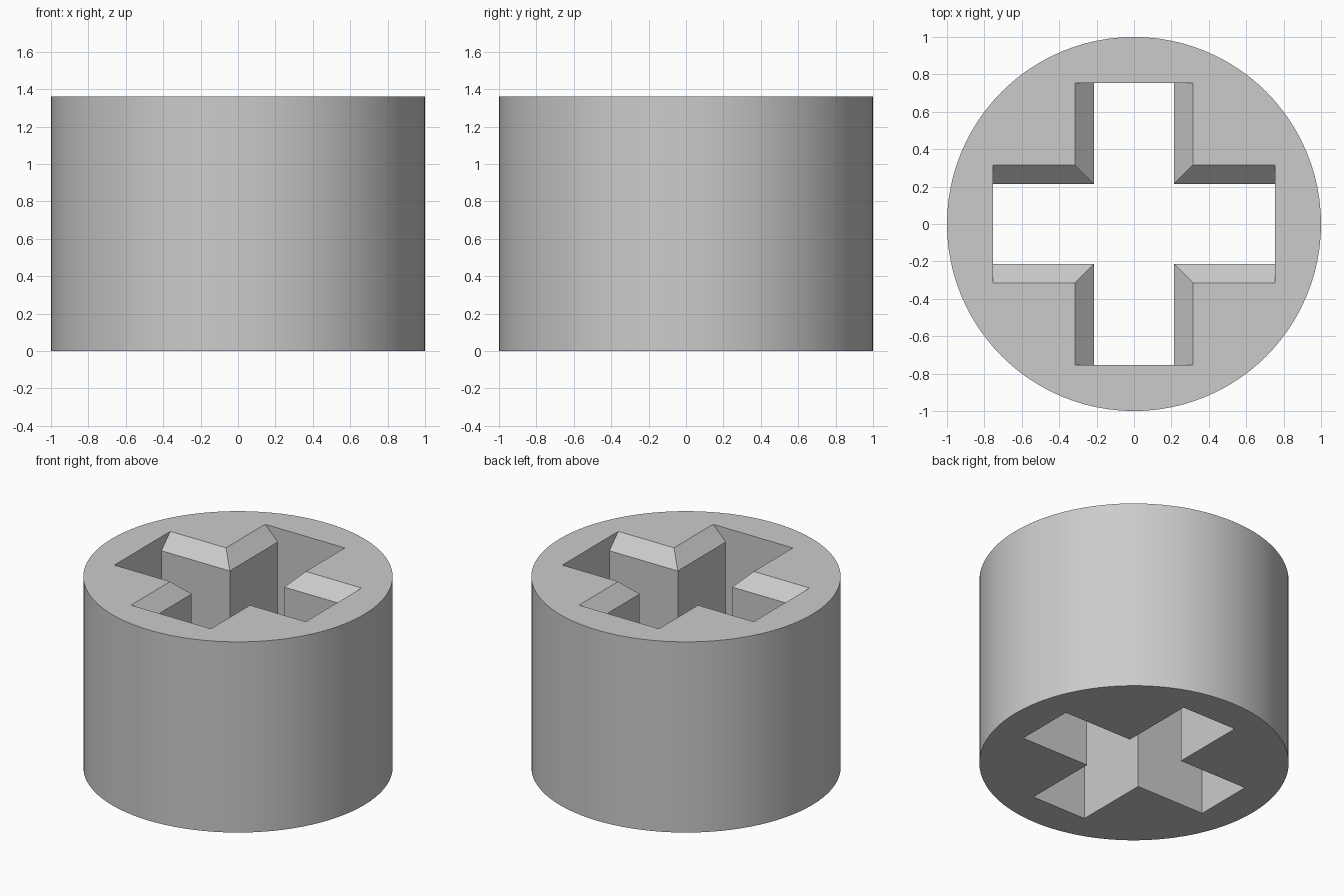
import bpy, bmesh
from math import cos, sin, pi, radians

cube = bpy.data.objects.get("Cube")
if cube:
    bpy.data.objects.remove(cube)

RADIUS, HEIGHT, SEGMENTS = 1.0, 1.36, 96
ARM, SLOT, CHAMFER = 0.755, 0.215, 0.1


def circle(z):
    return [(RADIUS * cos(2 * pi * i / SEGMENTS), RADIUS * sin(2 * pi * i / SEGMENTS), z)
            for i in range(SEGMENTS)]


def cross(half_width, z):
    # One arm's three corners, turned four times
    w, points = half_width, []
    for turn in range(4):
        for x, y in ((ARM, -w), (ARM, w), (w, w)):
            for _ in range(turn):
                x, y = -y, x
            points.append((x, y, z))
    return points


bm = bmesh.new()


def wall(*rings):
    # Skin a stack of closed rings, return the first and last edge loops
    loops = [[bm.verts.new(p) for p in ring] for ring in rings]
    count = len(loops[0])
    for low, high in zip(loops, loops[1:]):
        for i in range(count):
            j = (i + 1) % count
            bm.faces.new((low[i], low[j], high[j], high[i]))
    return [[bm.edges.get((loop[i], loop[i - 1])) for i in range(count)]
            for loop in (loops[0], loops[-1])]


# Round outer wall and cross-shaped bore with a chamfered mouth
outer = wall(circle(0), circle(HEIGHT))
inner = wall(cross(SLOT, 0), cross(SLOT, HEIGHT - CHAMFER), cross(SLOT + CHAMFER, HEIGHT))

# Flat end faces around the bore
for rim, bore in zip(outer, inner):
    bmesh.ops.triangle_fill(bm, edges=rim + bore, use_beauty=True)
bmesh.ops.dissolve_limit(bm, angle_limit=radians(0.5), verts=[],
                         edges=[e for e in bm.edges
                                if all(abs(f.normal.z) > 0.99 for f in e.link_faces)])
bmesh.ops.recalc_face_normals(bm, faces=bm.faces)

mesh = bpy.data.meshes.new("cross_bore_bushing")
bm.to_mesh(mesh)
bm.free()
bushing = bpy.data.objects.new("cross_bore_bushing", mesh)
bpy.context.collection.objects.link(bushing)

# Plain grey material
grey = bpy.data.materials.new("light_grey")
grey.use_nodes = True
color = (0.6, 0.6, 0.6, 1)
grey.diffuse_color = color
grey.node_tree.nodes["Principled BSDF"].inputs["Base Color"].default_value = color
mesh.materials.append(grey)

# Smooth round side, sharp edges elsewhere
bpy.ops.object.select_all(action="DESELECT")
bushing.select_set(True)
bpy.context.view_layer.objects.active = bushing
bpy.ops.object.shade_smooth_by_angle(angle=radians(30))
